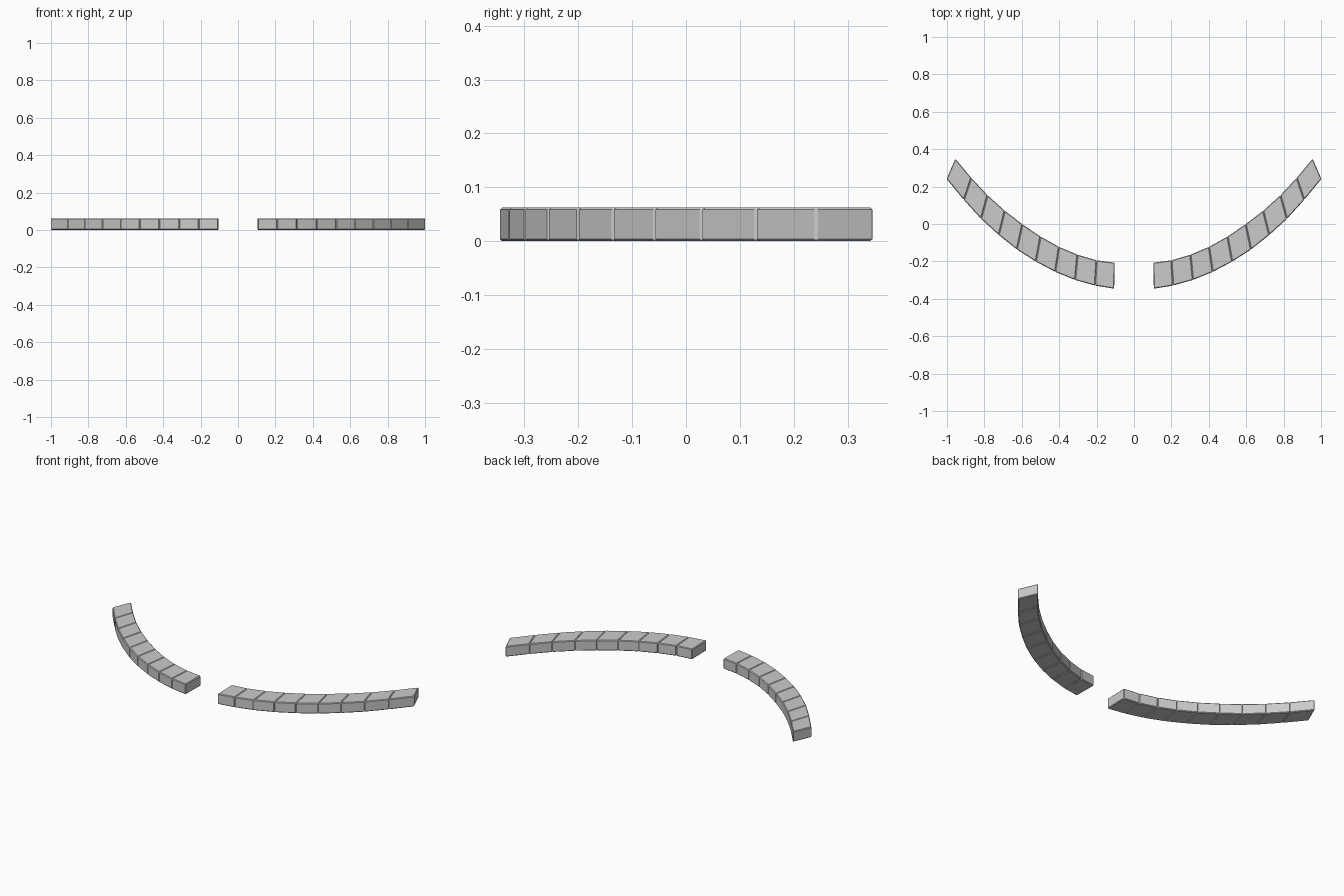
import bpy, bmesh

if "Cube" in bpy.data.objects:
    bpy.data.objects.remove(bpy.data.objects["Cube"])

HEIGHT = 0.0625
BEVEL = 0.004

# plan outline of one arm at each joint between blocks
OUTER = [(0.106, -0.346), (0.209, -0.329), (0.315, -0.299), (0.421, -0.256), (0.525, -0.201),
         (0.626, -0.136), (0.723, -0.059), (0.818, 0.028), (0.910, 0.129), (1.002, 0.241)]
INNER = [(0.103, -0.207), (0.200, -0.194), (0.302, -0.164), (0.401, -0.122), (0.500, -0.067),
         (0.597, -0.001), (0.691, 0.071), (0.783, 0.154), (0.870, 0.247), (0.955, 0.349)]


def add_block(name, plan):
    """Bevelled prism standing on the ground from a four-point plan."""
    bm = bmesh.new()
    face = bm.faces.new([bm.verts.new((x, y, 0)) for x, y in plan])
    top = bmesh.ops.extrude_face_region(bm, geom=[face])
    verts = [g for g in top["geom"] if isinstance(g, bmesh.types.BMVert)]
    bmesh.ops.translate(bm, verts=verts, vec=(0, 0, HEIGHT))
    bmesh.ops.bevel(bm, geom=bm.edges[:], offset=BEVEL, segments=1,
                    affect='EDGES', clamp_overlap=True)
    bmesh.ops.recalc_face_normals(bm, faces=bm.faces[:])
    mesh = bpy.data.meshes.new(name)
    bm.to_mesh(mesh)
    bm.free()
    bpy.context.collection.objects.link(bpy.data.objects.new(name, mesh))


# two mirrored arms of nine blocks
for side, s in (("right", 1), ("left", -1)):
    for i in range(len(OUTER) - 1):
        plan = [OUTER[i], OUTER[i + 1], INNER[i + 1], INNER[i]]
        add_block(f"{side}_curb_block_{i + 1}", [(s * x, y) for x, y in plan])
